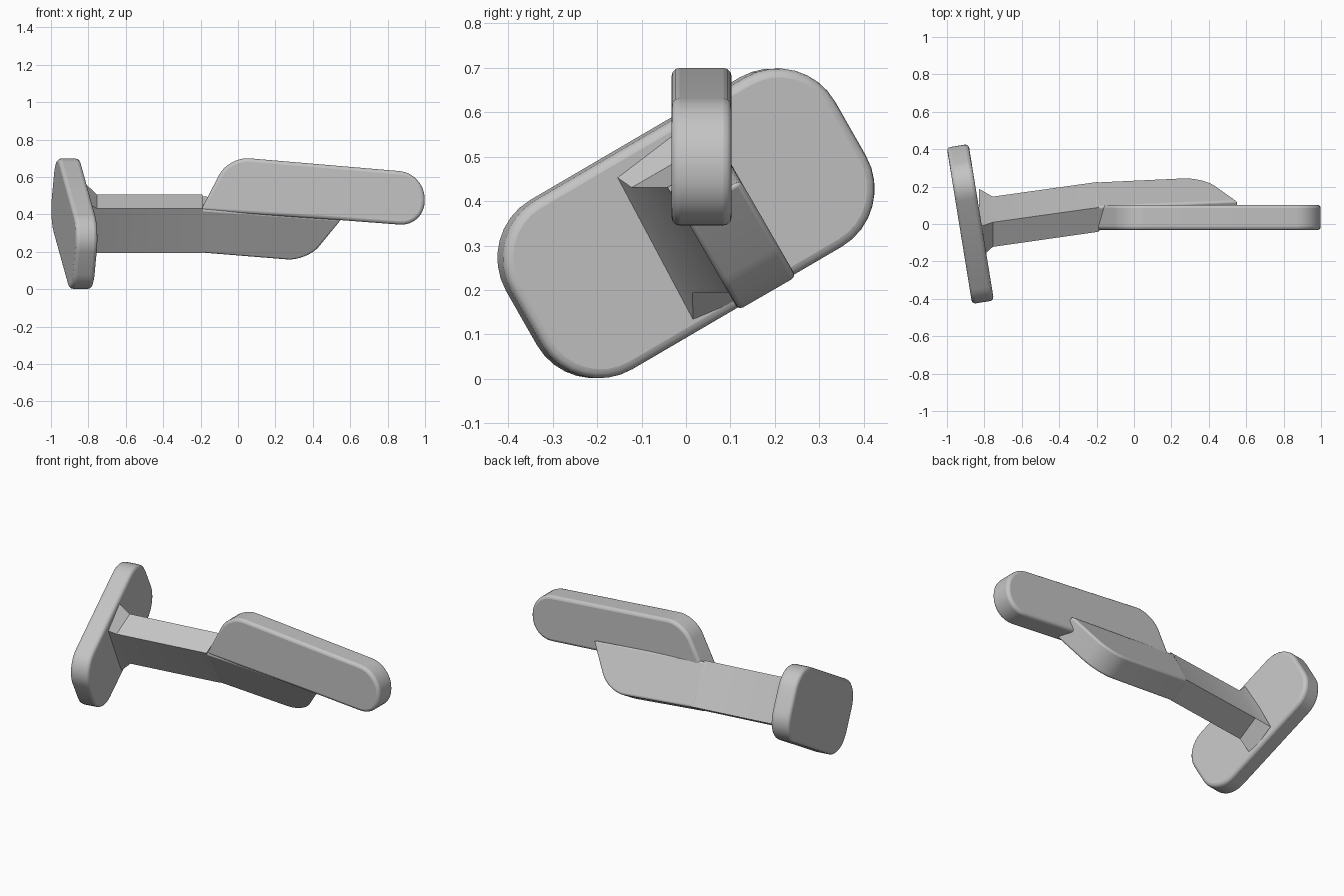
import bpy, bmesh, math
from mathutils import Vector

if "Cube" in bpy.data.objects:
    bpy.data.objects.remove(bpy.data.objects["Cube"])

grey = bpy.data.materials.new("plain grey")
grey.diffuse_color = (0.55, 0.55, 0.55, 1)
grey.use_nodes = True
grey.node_tree.nodes["Principled BSDF"].inputs["Base Color"].default_value = grey.diffuse_color

X = Vector((1, 0, 0))
Y = Vector((0, 1, 0))
Z = Vector((0, 0, 1))
ROLL = math.radians(30)
U = Vector((0, math.cos(ROLL), math.sin(ROLL)))    # along the tilted width
V = Vector((0, -math.sin(ROLL), math.cos(ROLL)))   # along the tilted height


def rounded(corners, steps=8):
    """Outline from (a, b, tangent length) corners, with filleted corners."""
    out = []
    for i, (a, b, t) in enumerate(corners):
        p = Vector((a, b))
        if t == 0:
            out.append(p)
            continue
        prev = Vector(corners[i - 1][:2])
        nxt = Vector(corners[(i + 1) % len(corners)][:2])
        s = p + (prev - p).normalized() * t
        e = p + (nxt - p).normalized() * t
        c1, c2 = s.lerp(p, 0.55), e.lerp(p, 0.55)
        for k in range(steps + 1):
            f = k / steps
            g = 1 - f
            out.append(s * g**3 + c1 * 3*g*g*f + c2 * 3*g*f*f + e * f**3)
    return out


def finish(name, bm, bevel):
    bmesh.ops.recalc_face_normals(bm, faces=bm.faces)
    mesh = bpy.data.meshes.new(name)
    bm.to_mesh(mesh)
    bm.free()
    mesh.materials.append(grey)
    ob = bpy.data.objects.new(name, mesh)
    bpy.context.collection.objects.link(ob)
    bpy.context.view_layer.objects.active = ob
    ob.select_set(True)
    bpy.ops.object.shade_smooth_by_angle(angle=math.radians(35))
    ob.select_set(False)
    if bevel:
        mod = ob.modifiers.new("soft edges", 'BEVEL')
        mod.width = bevel
        mod.segments = 3
        mod.limit_method = 'ANGLE'
        mod.angle_limit = math.radians(50)
    return ob


def loft(name, rings, bevel=0):
    """Closed skin through rings of equal point count."""
    bm = bmesh.new()
    loops = [[bm.verts.new(p) for p in ring] for ring in rings]
    n = len(loops[0])
    for r0, r1 in zip(loops, loops[1:]):
        for i in range(n):
            j = (i + 1) % n
            bm.faces.new((r0[i], r0[j], r1[j], r1[i]))
    bm.faces.new(loops[0])
    bm.faces.new(loops[-1])
    return finish(name, bm, bevel)


def slab(name, corners, origin, a, b, n, thick, bevel):
    """Rounded outline in the a/b plane, thickened along n."""
    pts = [origin + a * p.x + b * p.y for p in rounded(corners)]
    return loft(name, [[p + n * s * thick / 2 for p in pts] for s in (-1, 1)], bevel)


# Base plate: rolled rounded rectangle, turned about z to face along the arm
yaw = math.radians(9.2)
across = Vector((-math.sin(yaw), math.cos(yaw), 0))
facing = Vector((math.cos(yaw), math.sin(yaw), 0))
L, W, R = 0.426, 0.22, 0.15
slab("base_plate", [(-L, -W, R), (L, -W, R), (L, W, R), (-L, W, R)],
     Vector((-0.875, 0, 0.35)),
     across * math.cos(ROLL) + Z * math.sin(ROLL),
     -across * math.sin(ROLL) + Z * math.cos(ROLL),
     facing, 0.118, 0.02)


# Arm: tilted rectangular bar flaring where it meets the plate
def section(x, y, hu, hv):
    c = Vector((x, y, 0.35))
    return [c + U * su * hu + V * sv * hv
            for su, sv in ((-1, -1), (1, -1), (1, 1), (-1, 1))]


loft("arm", [section(-0.83, 0.0, 0.10, 0.205),
             section(-0.755, 0.012, 0.076, 0.137),
             section(-0.19, 0.092, 0.075, 0.137)])

# Lower paddle: continues the arm's tilt straight along x
slab("lower_paddle",
     [(-0.21, -0.138, 0), (0.37, -0.192, 0.11), (0.555, 0.068, 0), (-0.21, 0.132, 0)],
     Vector((0, 0.092, 0.35)), X, V, U, 0.15, 0.012)

# Upper blade: upright slab with a rounded tip, standing on the paddle
slab("upper_blade",
     [(-0.2, 0.42, 0), (0.54, 0.37, 0), (0.998, 0.335, 0.135),
      (0.998, 0.62, 0.135), (-0.05, 0.709, 0.11)],
     Vector((0, 0.035, 0)), X, Z, Y, 0.135, 0.018)
